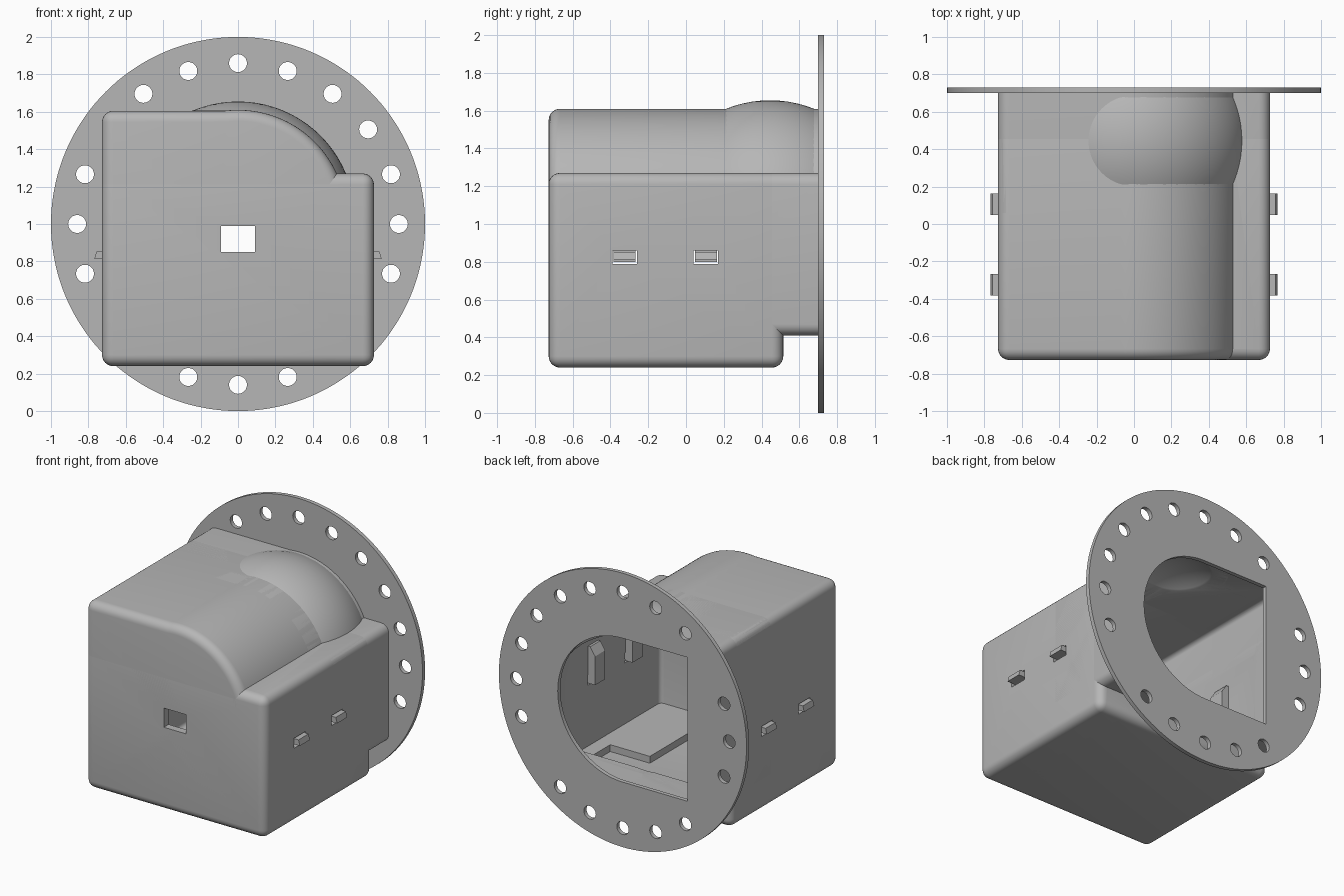
import bpy, bmesh
from math import sin, cos, radians, pi
from mathutils import Matrix

if "Cube" in bpy.data.objects:
    bpy.data.objects.remove(bpy.data.objects["Cube"])

grey = bpy.data.materials.new("plain grey")
grey.use_nodes = True
GREY = (0.47, 0.47, 0.47, 1)
grey.diffuse_color = GREY
grey.node_tree.nodes["Principled BSDF"].inputs["Base Color"].default_value = GREY


def finish(bm, name):
    bmesh.ops.recalc_face_normals(bm, faces=bm.faces)
    mesh = bpy.data.meshes.new(name)
    bm.to_mesh(mesh)
    bm.free()
    mesh.materials.append(grey)
    ob = bpy.data.objects.new(name, mesh)
    bpy.context.collection.objects.link(ob)
    return ob


def prism(name, profile, y0, y1, bevel=0.0):
    """Extrude an (x, z) profile along y and round its sharp edges."""
    bm = bmesh.new()
    face = bm.faces.new([bm.verts.new((x, y0, z)) for x, z in profile])
    new = bmesh.ops.extrude_face_region(bm, geom=[face])["geom"]
    verts = [v for v in new if isinstance(v, bmesh.types.BMVert)]
    bmesh.ops.translate(bm, verts=verts, vec=(0, y1 - y0, 0))
    bmesh.ops.recalc_face_normals(bm, faces=bm.faces)
    if bevel:
        edges = [e for e in bm.edges if e.calc_face_angle() > radians(30)]
        bmesh.ops.bevel(bm, geom=edges, offset=bevel, segments=6,
                        profile=0.5, affect='EDGES', clamp_overlap=True)
    return finish(bm, name)


def rect(x0, x1, z0, z1):
    return [(x0, z0), (x1, z0), (x1, z1), (x0, z1)]


def box(name, x0, x1, y0, y1, z0, z1, bevel=0.0):
    return prism(name, rect(x0, x1, z0, z1), y0, y1, bevel)


def arc(r, cz, start, end, n):
    steps = [radians(start + (end - start) * i / n) for i in range(n + 1)]
    return [(r * cos(a), cz + r * sin(a)) for a in steps]


def dome_profile(left, top, bottom, r):
    return [(r, bottom), (left, bottom), (left, top)] + arc(r, DOME_Z, 97, 0, 40)


def ball(name, r):
    bm = bmesh.new()
    bmesh.ops.create_uvsphere(bm, u_segments=80, v_segments=40, radius=r,
                              matrix=Matrix.Translation((0, 0.445, DOME_Z)))
    return finish(bm, name)


def cut(ob, cutters):
    bpy.context.view_layer.objects.active = ob
    for c in cutters:
        mod = ob.modifiers.new("cut", 'BOOLEAN')
        mod.operation = 'DIFFERENCE'
        mod.solver = 'EXACT'
        mod.object = c
        bpy.ops.object.modifier_apply(modifier=mod.name)


def smooth(ob):
    bpy.ops.object.select_all(action='DESELECT')
    ob.select_set(True)
    bpy.context.view_layer.objects.active = ob
    bpy.ops.object.shade_smooth_by_angle(angle=radians(30))


DOME_Z, W, FRONT, BACK = 1.03, 0.727, -0.727, 0.70
FLOOR, STEP, SHOULDER = 0.24, 0.41, 1.27
CLIP_Y = (-0.325, 0.105)

# Housing shells: a deep front section and a shallower rear section
shells = []
for label, y0, y1, z0 in (("front", FRONT, 0.515, FLOOR), ("rear", 0.0, 0.8, STEP)):
    shells.append(box(label + "_housing", -W, W, y0, y1, z0, SHOULDER, 0.06))
    shells.append(prism(label + "_dome_housing",
                        dome_profile(-W, 1.605, z0, 0.58), y0, y1, 0.06))
shells.append(ball("round_bulge", 0.625))

# Cavities, window, clip slots and the rear trim
cutters = [
    box("rear_trim", -2, 2, BACK + 0.005, 2, -1, 3),
    box("front_cavity", -0.677, 0.677, -0.672, 0.46, 0.29, 1.22, 0.03),
    box("rear_cavity", -0.675, 0.675, -0.1, 0.9, 0.46, 1.215, 0.03),
    prism("dome_cavity", dome_profile(-0.676, 1.553, 0.5, 0.53), -0.671, 0.91, 0.03),
    ball("bulge_cavity", 0.575),
    box("window_cutter", -0.09, 0.09, -1, -0.5, 0.85, 0.99),
]
cutters += [box("slot_cutter", -1, 1, y - 0.065, y + 0.065, 0.787, 0.86) for y in CLIP_Y]
for ob in shells:
    cut(ob, cutters)
    smooth(ob)

# Mounting flange with its opening and bolt holes
flange = prism("mounting_flange", arc(1, 1, 0, 357.5, 143), BACK, 0.73)
opening = prism("opening_cutter",
                [(-0.525, 0.475), (-0.525, 1.525)] + arc(0.525, 1, 90, -90, 48), 0.5, 1)
holes = []
for i in range(20):
    if i in (7, 13, 17):
        continue
    a = i * pi / 10
    x, z = 0.86 * sin(a), 0.86 * cos(a)
    ring = [(px + x, pz + z) for px, pz in arc(0.048, 1, 0, 345, 23)]
    holes.append(prism("hole_cutter", ring, 0.5, 1))
cut(flange, [opening] + holes)
smooth(flange)

# Snap clips: inner tongue with a chamfered top and an outer hook
tongue = [(0.62, 0.80), (0.68, 0.80), (0.68, 1.07), (0.66, 1.07), (0.62, 1.01)]
hook = [(0.66, 0.812), (0.768, 0.812), (0.757, 0.853), (0.66, 0.853)]
for side, s in (("left", 1), ("right", -1)):
    for n, y in zip(("front", "rear"), CLIP_Y):
        for part, prof in (("tongue", tongue), ("hook", hook)):
            prism(f"{side}_{n}_clip_{part}", [(s * x, z) for x, z in prof],
                  y - 0.058, y + 0.058)

# Raised plate and side rail on the inner floor
box("floor_plate", 0.25, 0.58, -0.69, 0.06, 0.27, 0.34)
box("floor_rail", 0.57, 0.69, -0.69, 0.47, 0.27, 0.34)

for c in cutters + [opening] + holes:
    bpy.data.objects.remove(c)
